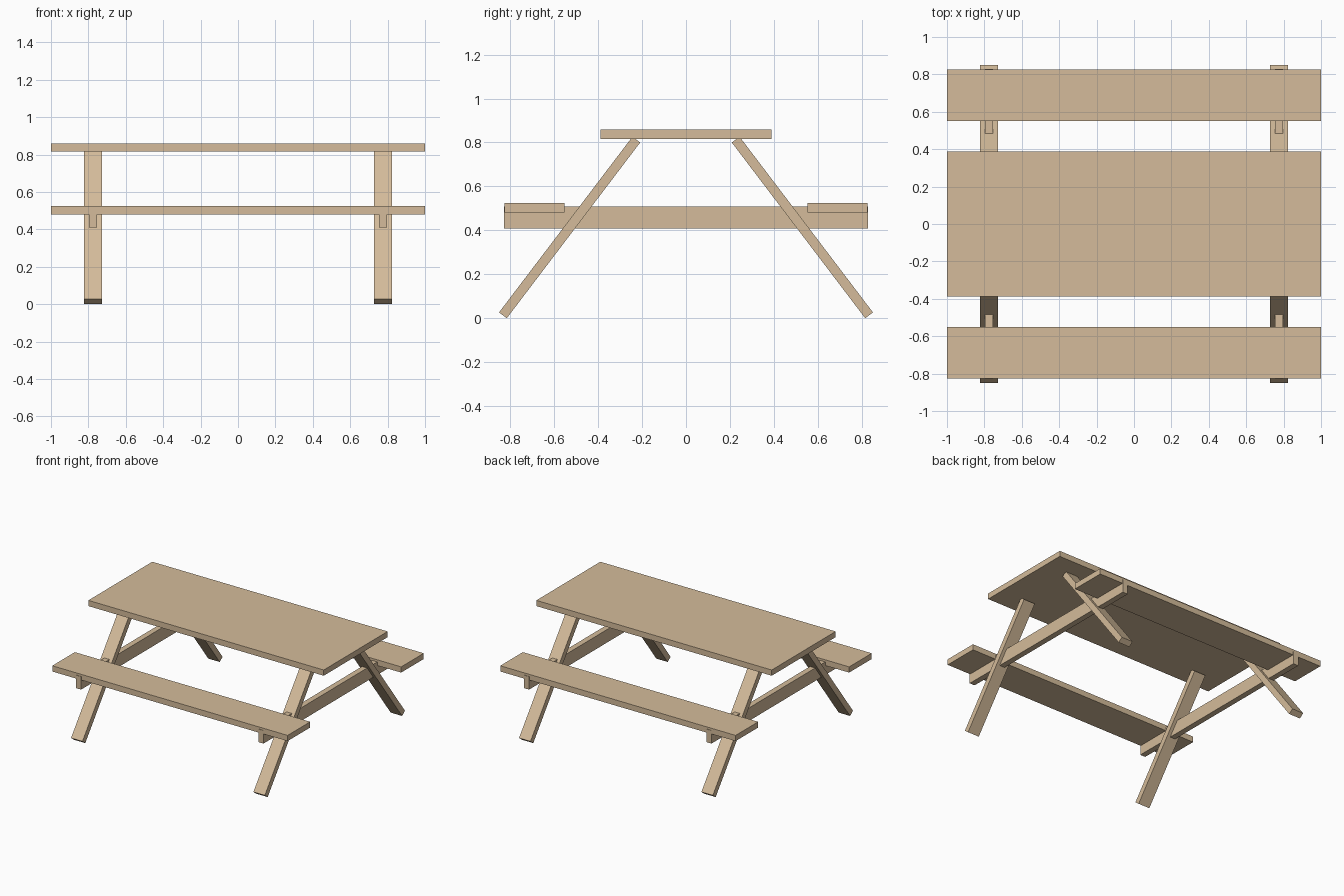
import bpy
import math

cube = bpy.data.objects.get("Cube")
if cube:
    bpy.data.objects.remove(cube, do_unlink=True)

# One pale timber colour throughout
WOOD = (0.66, 0.50, 0.325, 1.0)
wood = bpy.data.materials.new("pale_wood")
wood.use_nodes = True
wood.diffuse_color = WOOD
wood.node_tree.nodes["Principled BSDF"].inputs["Base Color"].default_value = WOOD


def plank(name, centre, size, tilt=0.0):
    """A box of the given size, tilted about the x axis."""
    bpy.ops.mesh.primitive_cube_add(size=1, location=centre, rotation=(tilt, 0, 0))
    obj = bpy.context.object
    obj.name = name
    obj.scale = size
    bpy.ops.object.transform_apply(location=False, rotation=False, scale=True)
    obj.data.materials.append(wood)
    return obj


THICK = 0.044      # timber thickness
FRAME_X = 0.775    # distance of each end frame from the middle

# Tabletop
plank("tabletop", (0, 0, 0.838), (2.0, 0.776, THICK))

# Benches
for y, side in ((-1, "front"), (1, "back")):
    plank(f"{side}_seat", (0, y * 0.689, 0.503), (2.0, 0.274, THICK))

# End frames: two splayed legs and a beam that carries the seats
foot_y, foot_z = 0.833, 0.0135
top_y, top_z = 0.226, 0.813
length = math.hypot(foot_y - top_y, top_z - foot_z)
splay = math.atan2(foot_y - top_y, top_z - foot_z)
for x, end in ((-1, "right"), (1, "left")):
    plank(f"{end}_seat_beam", (x * FRAME_X, 0, 0.459), (THICK, 1.658, 0.1))
    for y, side in ((-1, "front"), (1, "back")):
        centre = (x * FRAME_X, y * (foot_y + top_y) / 2, (foot_z + top_z) / 2)
        plank(f"{side}_{end}_leg", centre, (0.097, THICK, length), y * splay)
